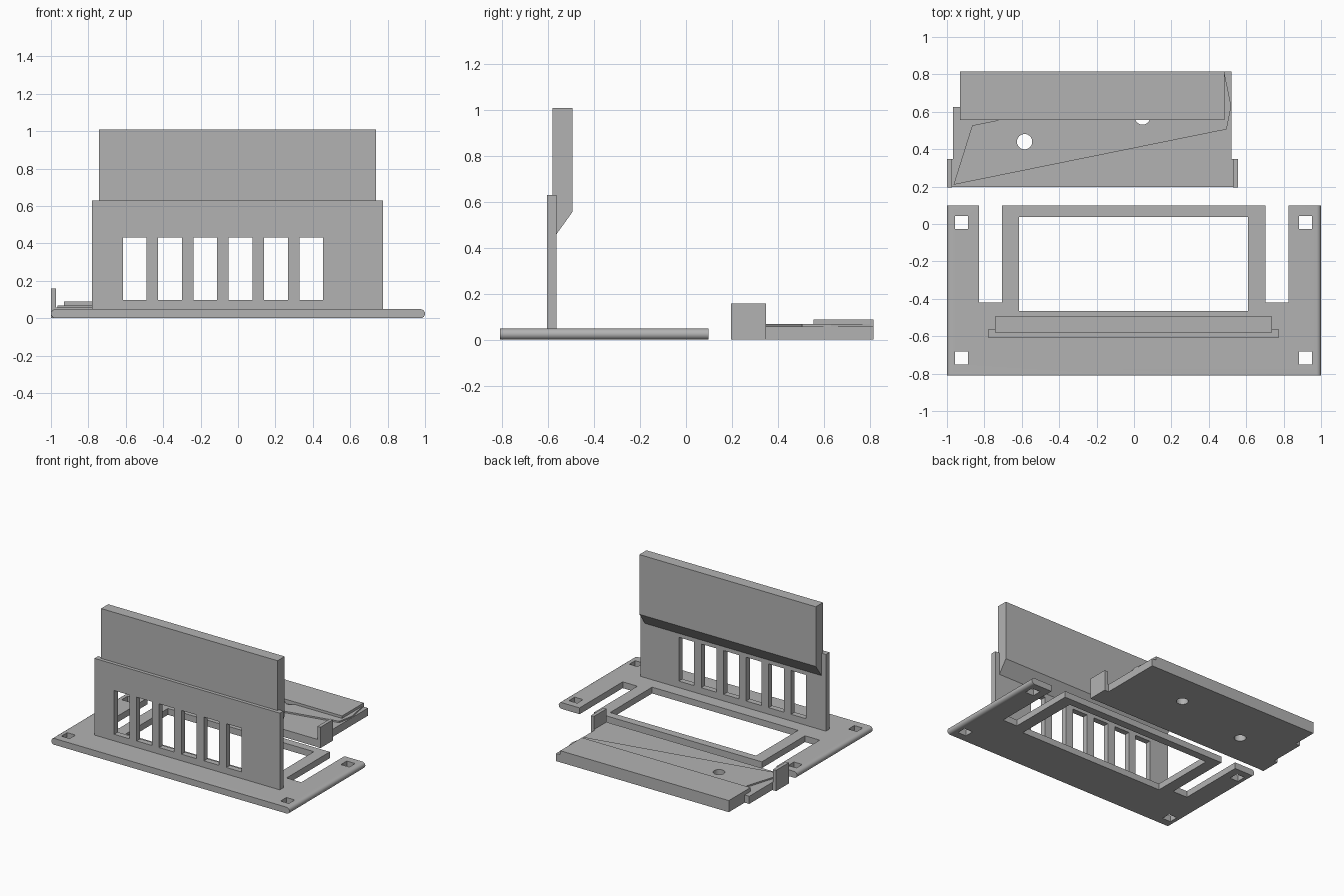
import bpy
import bmesh
import math
from mathutils import Vector

cube = bpy.data.objects.get("Cube")
if cube:
    bpy.data.objects.remove(cube, do_unlink=True)

grey = bpy.data.materials.new("plain grey")
grey.use_nodes = True
colour = (0.45, 0.45, 0.45, 1)
grey.diffuse_color = colour
grey.node_tree.nodes["Principled BSDF"].inputs["Base Color"].default_value = colour


def prism(name, outline, axis, low, high):
    """Extrude a 2D outline along an axis: outlines are xy, xz or yz."""
    place = {"x": lambda a, b: (low, a, b),
             "y": lambda a, b: (a, low, b),
             "z": lambda a, b: (a, b, low)}[axis]
    shift = Vector([high - low if axis == k else 0 for k in "xyz"])
    bm = bmesh.new()
    face = bm.faces.new([bm.verts.new(place(a, b)) for a, b in outline])
    result = bmesh.ops.extrude_face_region(bm, geom=[face])
    moved = [g for g in result["geom"] if isinstance(g, bmesh.types.BMVert)]
    bmesh.ops.translate(bm, verts=moved, vec=shift)
    bmesh.ops.recalc_face_normals(bm, faces=bm.faces)
    mesh = bpy.data.meshes.new(name)
    bm.to_mesh(mesh)
    bm.free()
    mesh.materials.append(grey)
    obj = bpy.data.objects.new(name, mesh)
    bpy.context.collection.objects.link(obj)
    return obj


def rect(a0, a1, b0, b1):
    return [(a0, b0), (a1, b0), (a1, b1), (a0, b1)]


def disc(x, y, r, sides=32):
    return [(x + r * math.cos(math.tau * i / sides),
             y + r * math.sin(math.tau * i / sides)) for i in range(sides)]


def cut(obj, outlines, axis, low, high):
    """Cut each outline out of the part."""
    for outline in outlines:
        cutter = prism("cutter", outline, axis, low, high)
        cutter.hide_render = True
        mod = obj.modifiers.new("cut", "BOOLEAN")
        mod.object = cutter
        mod.solver = "EXACT"
        bpy.context.view_layer.objects.active = obj
        bpy.ops.object.modifier_apply(modifier=mod.name)
        bpy.data.objects.remove(cutter, do_unlink=True)


# Base plate: rounded ends, two open slots, a window and four square holes
radius = 0.024
ends = []
for side, start in ((1, -90), (-1, 90)):
    for i in range(9):
        t = math.radians(start + i * 22.5)
        ends.append((side * (1 - radius) + radius * math.cos(t),
                     radius + radius * math.sin(t)))
base = prism("base_plate", ends, "y", -0.81, 0.098)
openings = [rect(-0.828, -0.705, -0.42, 0.2), rect(0.702, 0.825, -0.42, 0.2),
            rect(-0.615, 0.61, -0.465, 0.038)]
openings += [rect(x - 0.035, x + 0.035, y - 0.035, y + 0.035)
             for x in (-0.922, 0.918) for y in (0.008, -0.716)]
cut(base, openings, "z", -0.1, 0.2)
bpy.ops.object.select_all(action="DESELECT")
base.select_set(True)
bpy.context.view_layer.objects.active = base
bpy.ops.object.shade_smooth_by_angle(angle=math.radians(30))

# Upright wall with a row of six windows
wall = prism("slotted_wall", rect(-0.78, 0.775, 0.04, 0.63), "y", -0.606, -0.563)
starts = [-0.615 + 0.1885 * i for i in range(6)]
cut(wall, [rect(x, x + 0.127, 0.098, 0.43) for x in starts], "y", -0.8, -0.4)

# Thick upper panel with a slanted lower edge
prism("upper_panel", [(-0.58, 0.46), (-0.563, 0.46), (-0.495, 0.555),
                      (-0.495, 1.008), (-0.58, 1.008)], "x", -0.743, 0.738)

# Separate cover: lower plate, skewed slab, raised bar and end tabs
holes = [disc(-0.585, 0.44, 0.041), disc(0.045, 0.572, 0.041)]
cover = prism("cover_plate", [(-0.968, 0.198), (0.52, 0.198), (0.52, 0.815),
                              (-0.93, 0.815), (-0.93, 0.625), (-0.968, 0.625)],
              "z", 0, 0.058)
cut(cover, holes, "z", -0.1, 0.2)
slab = prism("skewed_slab", [(-0.965, 0.21), (0.455, 0.498), (0.495, 0.505),
                             (0.52, 0.63), (0.485, 0.8), (-0.865, 0.527)],
             "z", 0.054, 0.069)
cut(slab, holes, "z", -0.1, 0.2)
prism("raised_bar", rect(-0.93, 0.485, 0.555, 0.815), "z", 0.056, 0.088)
for name, x0, x1 in (("right_tab", -1.0, -0.974), ("left_tab", 0.529, 0.555)):
    prism(name, rect(x0, x1, 0.195, 0.348), "z", 0, 0.158)
prism("right_tab_link", rect(-0.976, -0.966, 0.198, 0.348), "z", 0, 0.058)
prism("left_tab_link", rect(0.518, 0.531, 0.198, 0.348), "z", 0, 0.058)
